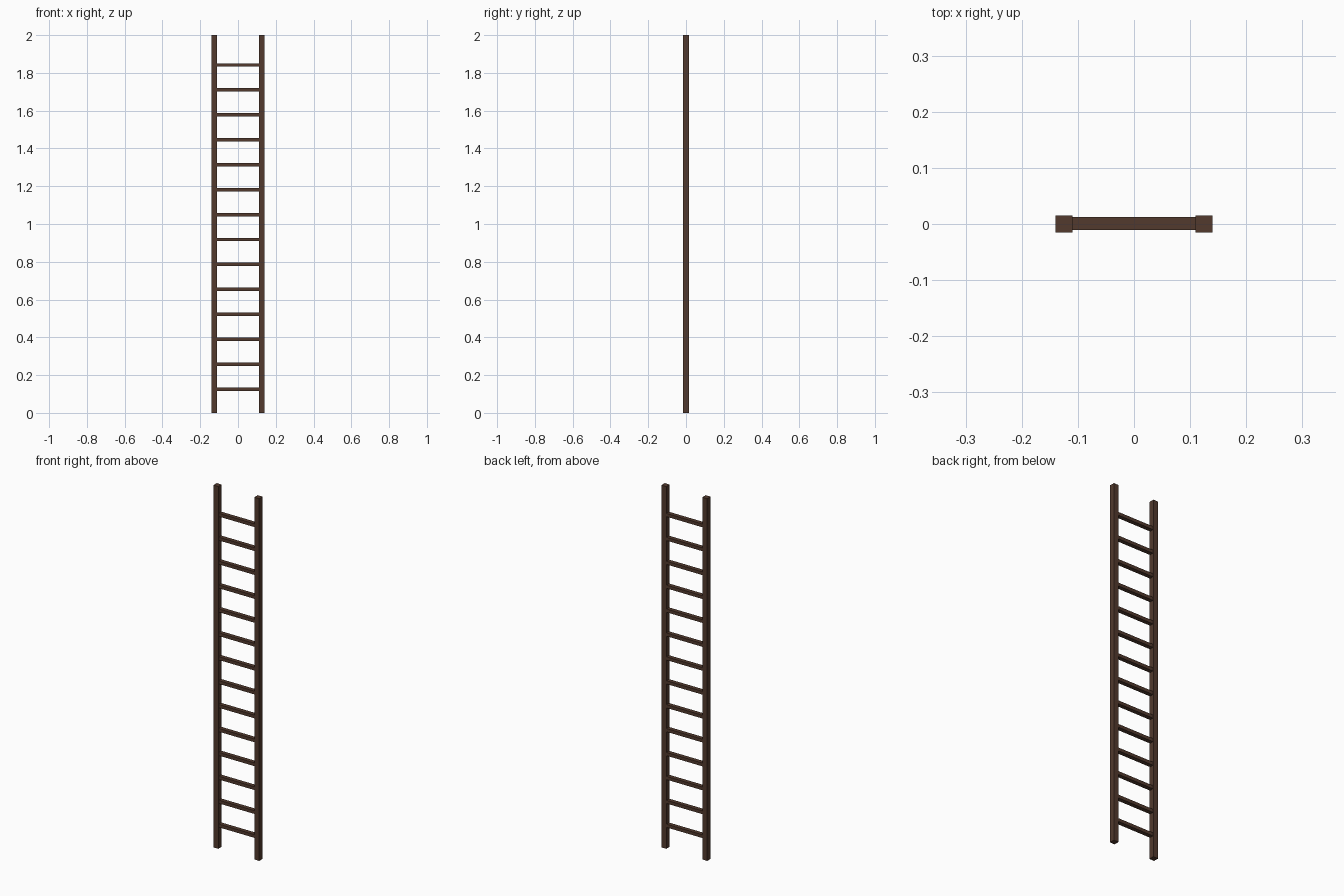
import bpy

if "Cube" in bpy.data.objects:
    bpy.data.objects.remove(bpy.data.objects["Cube"])

wood = bpy.data.materials.new("dark_brown_wood")
wood.diffuse_color = (0.085, 0.042, 0.027, 1)
wood.use_nodes = True
wood.node_tree.nodes["Principled BSDF"].inputs["Base Color"].default_value = wood.diffuse_color


def box(name, centre, size):
    bpy.ops.mesh.primitive_cube_add(size=1, location=centre)
    ob = bpy.context.object
    ob.name = name
    ob.scale = size
    bpy.ops.object.transform_apply(location=False, rotation=False, scale=True)
    ob.data.materials.append(wood)
    return ob


# Two square side rails
for side, x in (("left", -0.125), ("right", 0.125)):
    box(side + "_rail", (x, 0, 1.0), (0.03, 0.03, 2.0))

# Fourteen evenly spaced rungs between the rails
for i in range(14):
    box(f"rung_{i + 1}", (0, 0.001, 0.126 + i * 0.132), (0.222, 0.023, 0.018))
